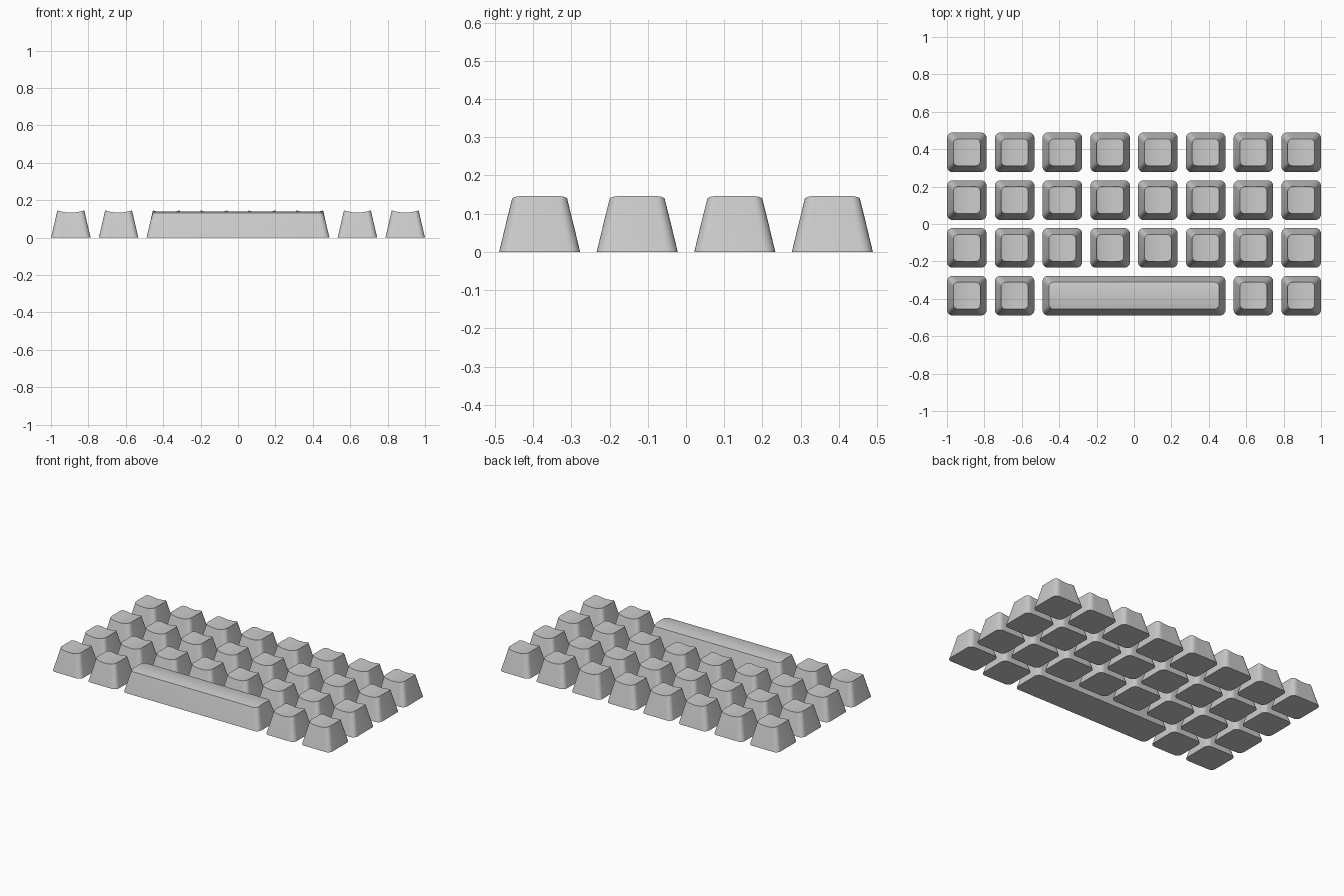
import bpy, bmesh
from math import sin, cos, pi

if "Cube" in bpy.data.objects:
    bpy.data.objects.remove(bpy.data.objects["Cube"])

PITCH = 0.2554
KEY = 0.212          # base size of a single key
INSET = 0.034        # taper of each side towards the top


def outline(hu, hv, r, arc=6, edge=6):
    """Rounded rectangle; point i mirrors point n-1-i across v = 0."""
    right = [(hu - r + r * cos(a), hv - r + r * sin(a))
             for a in (pi / 2 * i / arc for i in range(arc + 1))]
    left = [(-u, v) for u, v in reversed(right)]
    mid = [((hu - r) * (1 - 2 * i / edge), hv) for i in range(1, edge)]
    half = right + mid + left
    return half + [(u, -v) for u, v in reversed(half)]


def keycap(name, x, y, hu, hv, centre_z, rim_z, swap=False):
    """Tapered cap whose top curves along u (u is x, or y when swapped)."""
    bm = bmesh.new()
    tu = hu - INSET
    base = outline(hu, hv, 0.03)
    top = outline(tu, hv - INSET, 0.025)
    n = len(base)

    def vert(u, v, z):
        return bm.verts.new((v, u, z) if swap else (u, v, z))

    # walls lofted through a base, middle and dished rim ring
    rings = [[vert(u, v, 0) for u, v in base], [],
             [vert(u, v, centre_z + (rim_z - centre_z) * (u / tu) ** 2) for u, v in top]]
    rings[1] = [vert(a[0] * .47 + b[0] * .53, a[1] * .47 + b[1] * .53, 0.075)
                for a, b in zip(base, top)]
    for lo, hi in zip(rings, rings[1:]):
        for i in range(n):
            j = (i + 1) % n
            bm.faces.new((lo[i], lo[j], hi[j], hi[i]))
    bm.faces.new(rings[0])
    # curved top made of strips across the cap
    t = rings[2]
    for i in range(n // 2 - 1):
        bm.faces.new((t[i], t[i + 1], t[n - 2 - i], t[n - 1 - i]))
    bmesh.ops.recalc_face_normals(bm, faces=bm.faces)
    mesh = bpy.data.meshes.new(name)
    bm.to_mesh(mesh)
    bm.free()
    ob = bpy.data.objects.new(name, mesh)
    ob.location = (x, y, 0)
    bpy.context.collection.objects.link(ob)
    ob.select_set(True)
    bpy.context.view_layer.objects.active = ob


# single keys, leaving the middle of the front row free
for row in range(4):
    for col in range(8):
        if row == 0 and 2 <= col <= 5:
            continue
        keycap(f"key_row{row + 1}_{col + 1}", (col - 3.5) * PITCH, (row - 1.5) * PITCH,
               KEY / 2, KEY / 2, 0.134, 0.146)

# long space bar with a gently crowned top
keycap("space_bar", 0, -1.5 * PITCH, KEY / 2, (3 * PITCH + KEY) / 2, 0.14, 0.132, swap=True)

bpy.ops.object.shade_smooth_by_angle(angle=0.6)
